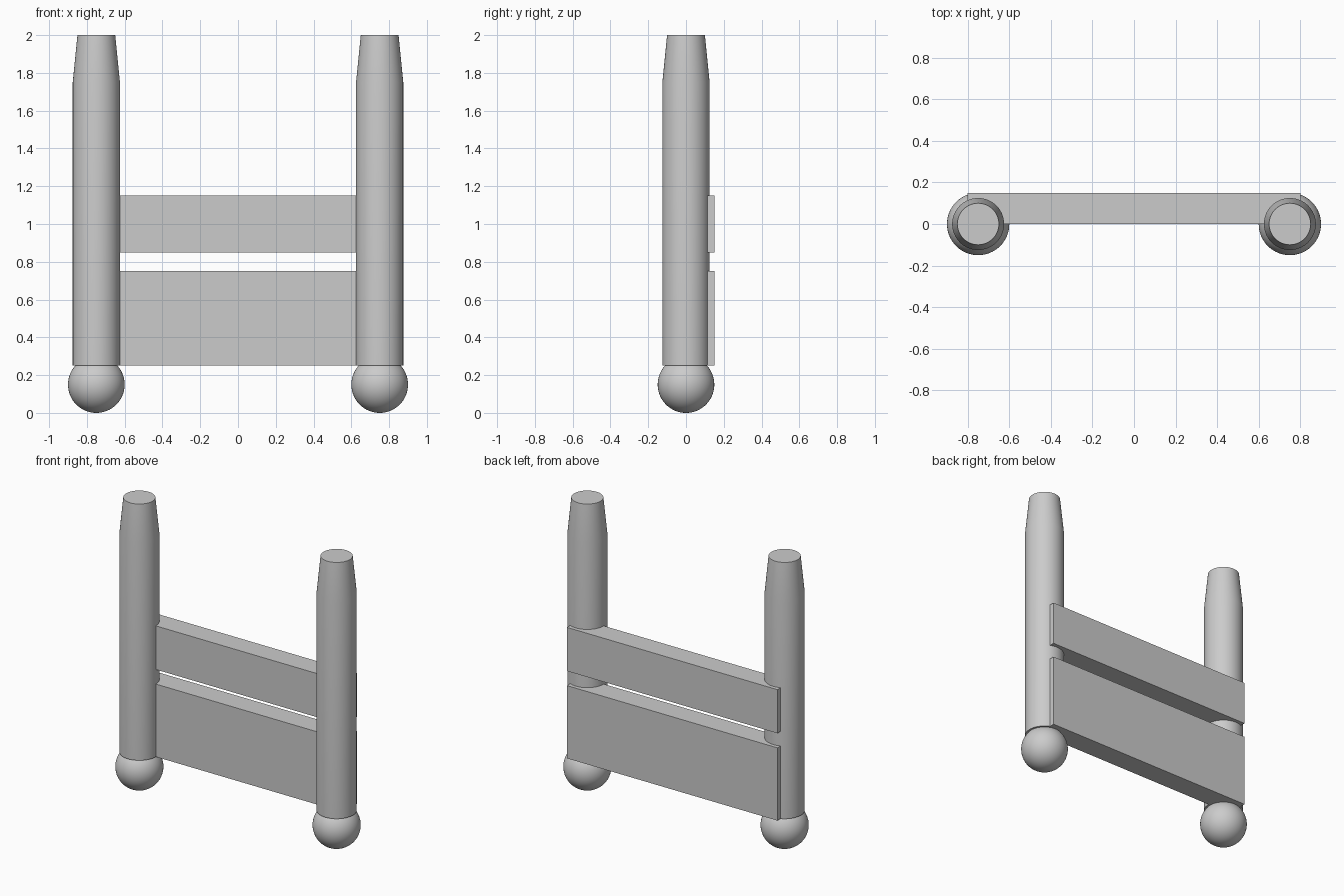
import bpy
import math

cube = bpy.data.objects.get("Cube")
if cube:
    bpy.data.objects.remove(cube, do_unlink=True)

grey = bpy.data.materials.new("plain_grey")
grey.use_nodes = True
colour = (0.6, 0.6, 0.6, 1)
grey.diffuse_color = colour
grey.node_tree.nodes["Principled BSDF"].inputs["Base Color"].default_value = colour


def finish(name, smooth=True):
    obj = bpy.context.object
    obj.name = name
    obj.data.materials.append(grey)
    if smooth:
        bpy.ops.object.shade_smooth_by_angle(angle=math.radians(30))
    return obj


def post(name, x):
    # Straight shaft whose upper end narrows to a flat top
    bpy.ops.mesh.primitive_cylinder_add(vertices=64, radius=0.125, depth=1.5, location=(x, 0, 1.0))
    shaft = finish(name, smooth=False)
    bpy.ops.object.mode_set(mode="EDIT")
    bpy.ops.mesh.select_all(action="DESELECT")
    bpy.ops.object.mode_set(mode="OBJECT")
    top = next(p for p in shaft.data.polygons if p.normal.z > 0.9)
    top.select = True
    bpy.ops.object.mode_set(mode="EDIT")
    bpy.ops.mesh.extrude_region_move(TRANSFORM_OT_translate={"value": (0, 0, 0.25)})
    bpy.ops.transform.resize(value=(0.8, 0.8, 1))
    bpy.ops.object.mode_set(mode="OBJECT")
    bpy.ops.object.shade_smooth_by_angle(angle=math.radians(30))


def board(name, bottom, top):
    bpy.ops.mesh.primitive_cube_add(size=1, location=(0, 0.075, (bottom + top) / 2))
    bpy.context.object.scale = (1.6, 0.15, top - bottom)
    bpy.ops.object.transform_apply(location=False, rotation=False, scale=True)
    finish(name, smooth=False)


# Posts and ball feet
for side, x in (("left", 0.75), ("right", -0.75)):
    post(side + "_post", x)
    bpy.ops.mesh.primitive_uv_sphere_add(segments=64, ring_count=32, radius=0.15, location=(x, 0, 0.15))
    finish(side + "_ball_foot")

# Boards joining the posts
board("lower_board", 0.25, 0.75)
board("upper_board", 0.85, 1.15)
